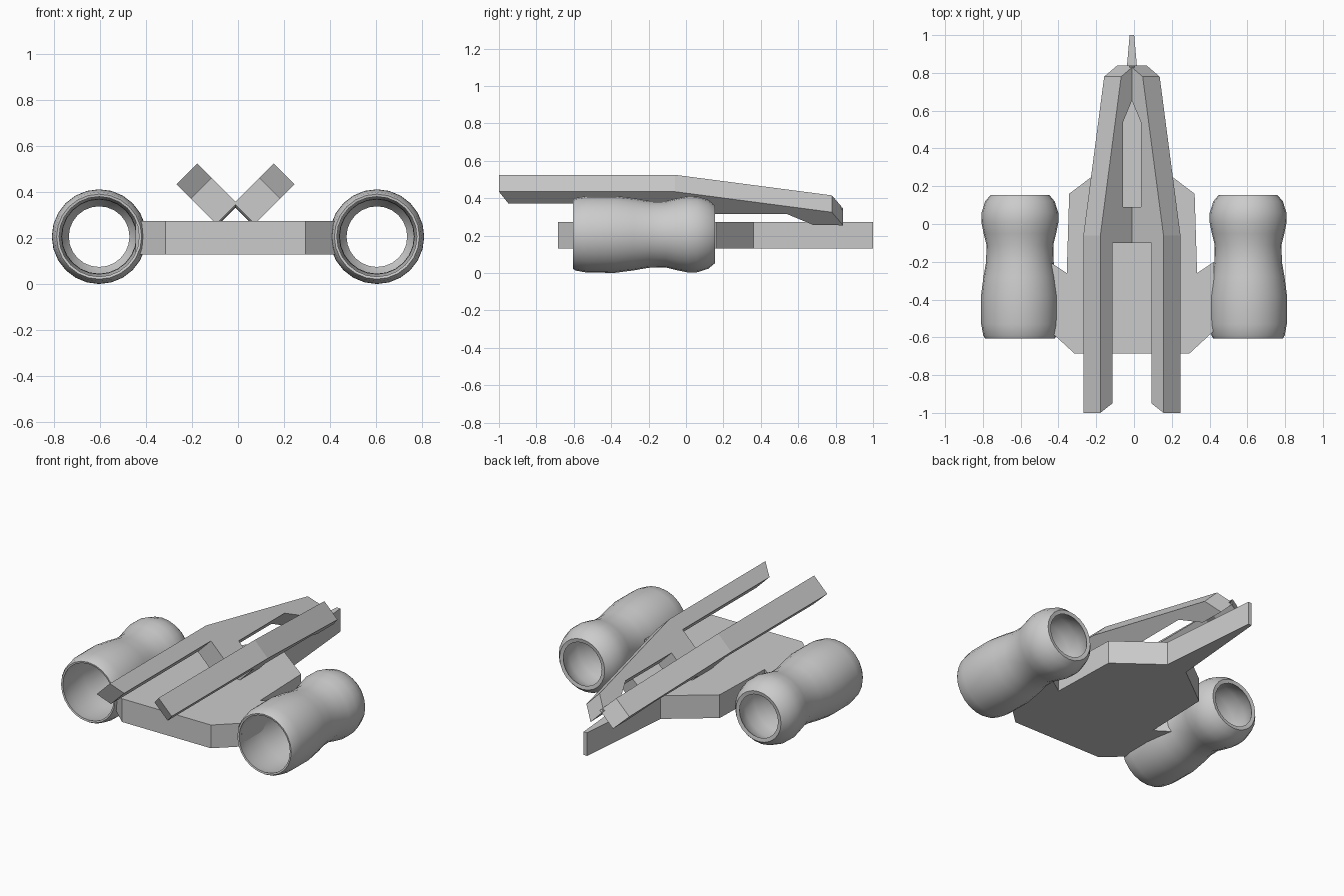
import bpy, bmesh, math

if "Cube" in bpy.data.objects:
    bpy.data.objects.remove(bpy.data.objects["Cube"])

CX = -0.011  # the hull sits slightly off the centre line


def make_object(name, bm):
    bmesh.ops.recalc_face_normals(bm, faces=bm.faces)
    mesh = bpy.data.meshes.new(name)
    bm.to_mesh(mesh)
    bm.free()
    obj = bpy.data.objects.new(name, mesh)
    bpy.context.collection.objects.link(obj)
    return obj


def prism(name, side_a, side_b):
    """Solid between two matching polygon outlines."""
    bm = bmesh.new()
    a = [bm.verts.new(p) for p in side_a]
    b = [bm.verts.new(p) for p in side_b]
    bm.faces.new(a)
    bm.faces.new(b[::-1])
    for i in range(len(a)):
        j = (i + 1) % len(a)
        bm.faces.new((a[i], b[i], b[j], a[j]))
    return make_object(name, bm)


# Flat hull plate with long narrow nose: half outline (x, y), mirrored
half = [(0.012, 1.0), (0.068, 0.36), (0.332, 0.16), (0.345, -0.26),
        (0.435, -0.20), (0.435, -0.565), (0.305, -0.685)]
outline = half + [(-x, y) for x, y in reversed(half)]
prism("hull_plate",
      [(CX + x, y, 0.13) for x, y in outline],
      [(CX + x, y, 0.274) for x, y in outline])

# Two long fins leaning outward at 45 degrees: profile (y, z of the outer face)
fin = [(-1.0, 0.435), (-0.06, 0.435), (0.78, 0.325), (0.84, 0.255),
       (0.68, 0.257), (0.54, 0.315), (0.09, 0.315), (0.09, 0.262),
       (-0.10, 0.262), (-0.10, 0.372), (-0.95, 0.372)]
T = 0.09  # diagonal thickness step
for side, label in ((1, "right"), (-1, "left")):
    prism(label + "_fin",
          [(CX + side * (z - 0.178), y, z) for y, z in fin],
          [(CX + side * (z - 0.178 - T), y, z + T) for y, z in fin])

# Hollow waisted engine pods: closed lathe profile (y, radius)
outer = [(-0.605, 0.185), (-0.59, 0.194), (-0.53, 0.205), (-0.38, 0.206),
         (-0.28, 0.193), (-0.20, 0.179), (-0.11, 0.177), (-0.05, 0.192),
         (0.01, 0.204), (0.06, 0.203), (0.12, 0.184), (0.154, 0.155)]
inner = [(0.15, 0.132), (0.10, 0.165), (0.03, 0.186), (-0.05, 0.176),
         (-0.11, 0.161), (-0.20, 0.163), (-0.38, 0.190), (-0.53, 0.190),
         (-0.603, 0.174)]
profile = outer + inner
SEG = 24
for side, label in ((1, "right"), (-1, "left")):
    bm = bmesh.new()
    rings = []
    for i in range(SEG):
        a = 2 * math.pi * i / SEG
        rings.append([bm.verts.new((side * 0.604 + r * math.cos(a), y,
                                    0.207 + r * math.sin(a)))
                      for y, r in profile])
    n = len(profile)
    for i in range(SEG):
        p, q = rings[i], rings[(i + 1) % SEG]
        for k in range(n):
            m = (k + 1) % n
            bm.faces.new((p[k], p[m], q[m], q[k]))
    pod = make_object(label + "_engine_pod", bm)
    bpy.ops.object.select_all(action='DESELECT')
    pod.select_set(True)
    bpy.context.view_layer.objects.active = pod
    bpy.ops.object.shade_smooth_by_angle(angle=math.radians(40))
